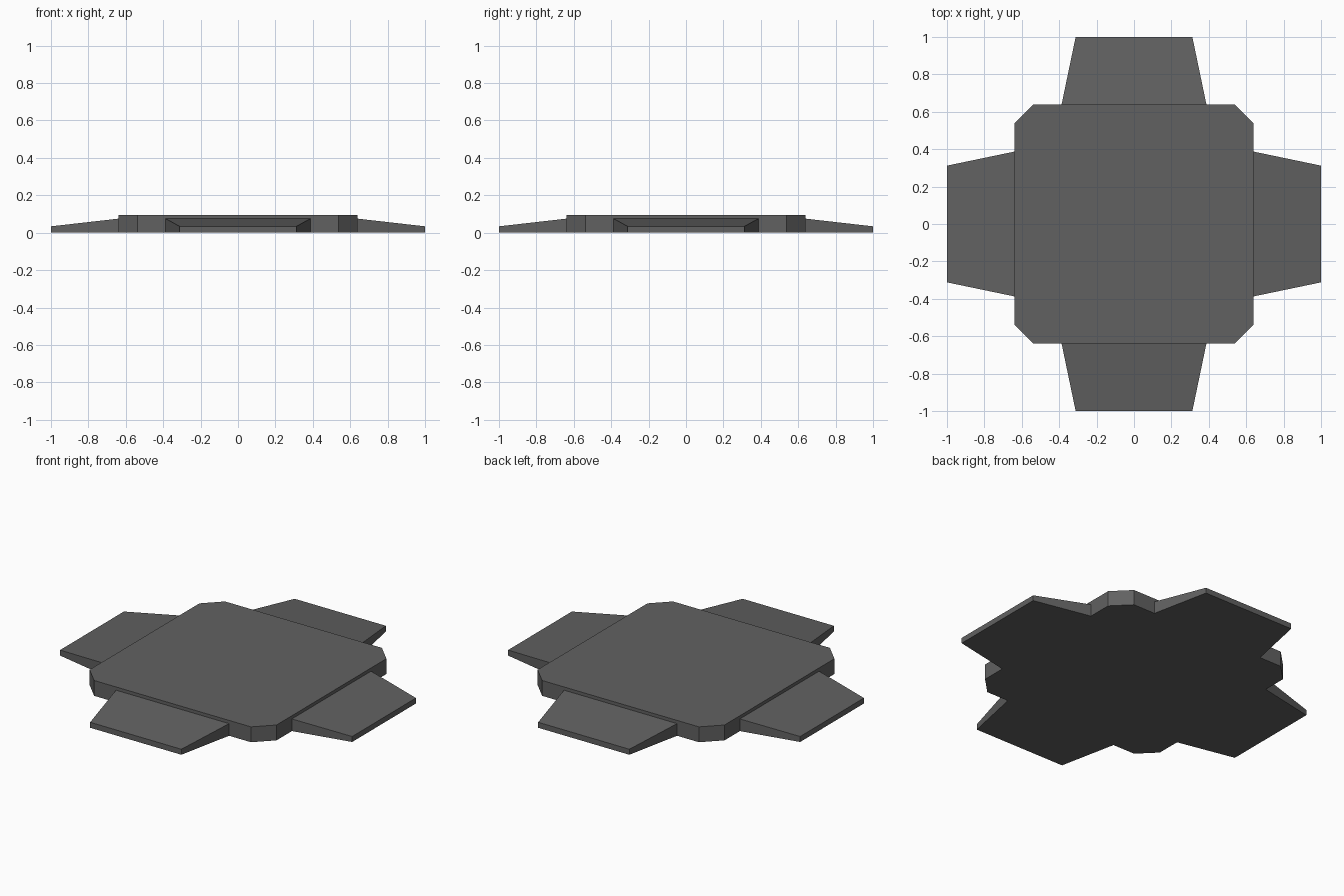
import bpy, bmesh, math
from mathutils import Matrix

if "Cube" in bpy.data.objects:
    bpy.data.objects.remove(bpy.data.objects["Cube"])

grey = bpy.data.materials.new("dark grey")
grey.diffuse_color = (0.12, 0.12, 0.12, 1)
grey.use_nodes = True
grey.node_tree.nodes["Principled BSDF"].inputs["Base Color"].default_value = grey.diffuse_color


def prism(name, outline, top_z, turn=0):
    """Solid standing on z = 0 over an outline, with top height given by top_z(x)."""
    bm = bmesh.new()
    rot = Matrix.Rotation(turn, 4, 'Z')
    low = [bm.verts.new(rot @ Matrix.Translation((x, y, 0)).translation) for x, y in outline]
    high = [bm.verts.new(rot @ Matrix.Translation((x, y, top_z(x))).translation) for x, y in outline]
    bm.faces.new(low[::-1])
    bm.faces.new(high)
    n = len(outline)
    for i in range(n):
        j = (i + 1) % n
        bm.faces.new((low[i], low[j], high[j], high[i]))
    bmesh.ops.recalc_face_normals(bm, faces=bm.faces)
    mesh = bpy.data.meshes.new(name)
    bm.to_mesh(mesh)
    bm.free()
    mesh.materials.append(grey)
    obj = bpy.data.objects.new(name, mesh)
    bpy.context.collection.objects.link(obj)


# Square slab with clipped corners
H, C = 0.64, 0.537
slab = [(H, -C), (H, C), (C, H), (-C, H), (-H, C), (-H, -C), (-C, -H), (C, -H)]
prism("base_slab", slab, lambda x: 0.095)

# Four tapered sloping ramps, one on each side
ramp = [(H, -0.387), (1.0, -0.312), (1.0, 0.312), (H, 0.387)]
for i, side in enumerate(("right", "back", "left", "front")):
    prism(side + "_ramp", ramp,
          lambda x: 0.075 if x < 0.8 else 0.034, i * math.pi / 2)
